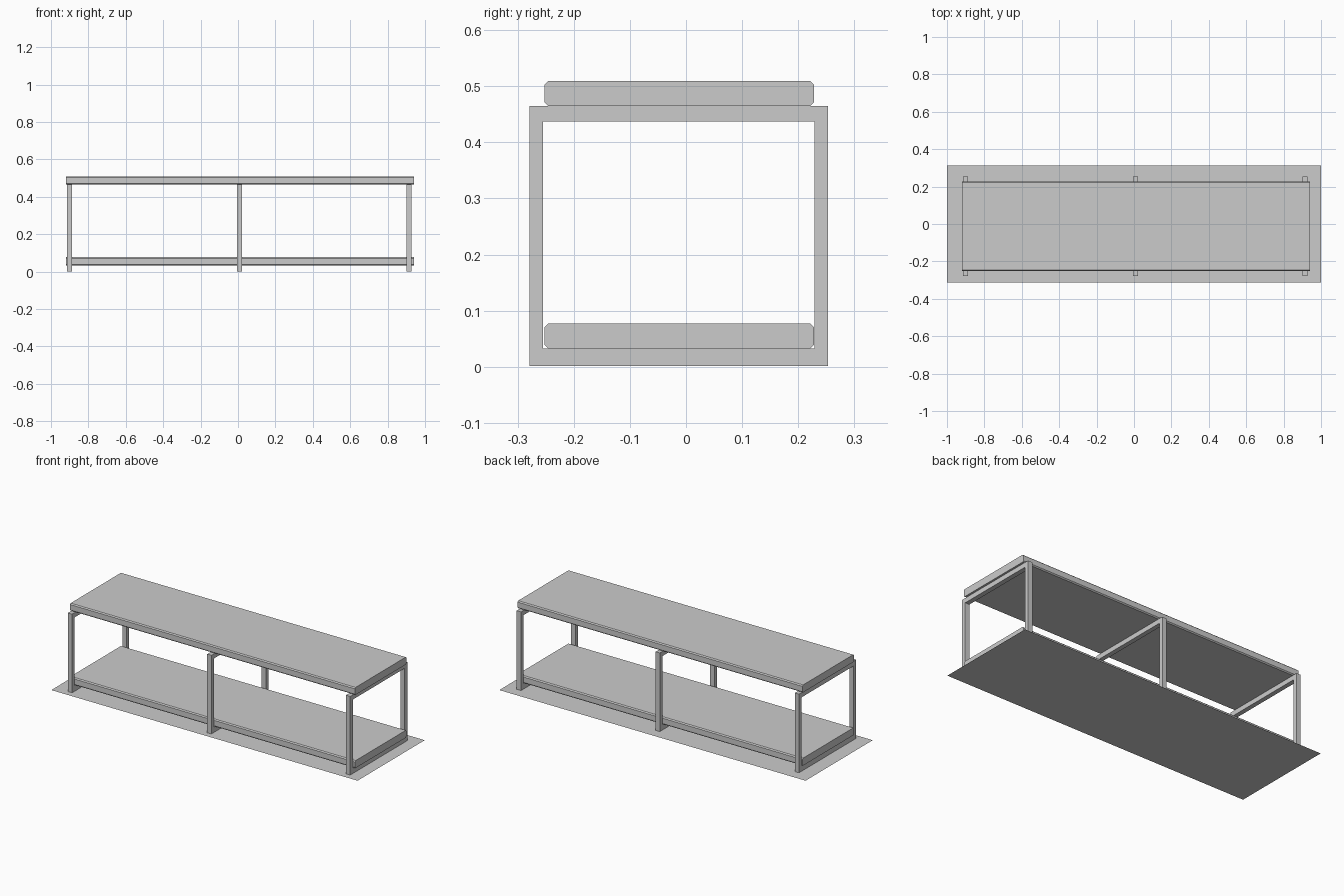
import bpy, bmesh

if "Cube" in bpy.data.objects:
    bpy.data.objects.remove(bpy.data.objects["Cube"])


def new_object(name, bm):
    bmesh.ops.recalc_face_normals(bm, faces=bm.faces)
    mesh = bpy.data.meshes.new(name)
    bm.to_mesh(mesh)
    bm.free()
    obj = bpy.data.objects.new(name, mesh)
    bpy.context.collection.objects.link(obj)
    return obj


def rect(bm, x, y0, y1, z0, z1):
    return [bm.verts.new((x, y, z)) for y, z in ((y0, z0), (y1, z0), (y1, z1), (y0, z1))]


# Shelf board: chamfered profile in the y-z plane, extruded along x
def board(name, x0, x1, y0, y1, z0, z1, c=0.006):
    bm = bmesh.new()
    profile = [(y0 + c, z0), (y1 - c, z0), (y1, z0 + c), (y1, z1 - c),
               (y1 - c, z1), (y0 + c, z1), (y0, z1 - c), (y0, z0 + c)]
    face = bm.faces.new([bm.verts.new((x0, y, z)) for y, z in profile])
    ext = bmesh.ops.extrude_face_region(bm, geom=[face])["geom"]
    bmesh.ops.translate(bm, vec=(x1 - x0, 0, 0),
                        verts=[v for v in ext if isinstance(v, bmesh.types.BMVert)])
    return new_object(name, bm)


# Upright frame: hollow rectangle standing across the depth
def frame(name, x0, x1):
    bm = bmesh.new()
    outer = (-0.279, 0.253, 0.001, 0.465)
    inner = (-0.255, 0.229, 0.033, 0.437)
    o0, i0 = rect(bm, x0, *outer), rect(bm, x0, *inner)
    o1, i1 = rect(bm, x1, *outer), rect(bm, x1, *inner)
    for a, b in ((o0, i0), (i0, i1), (i1, o1), (o1, o0)):
        for k in range(4):
            n = (k + 1) % 4
            bm.faces.new((a[k], a[n], b[n], b[k]))
    return new_object(name, bm)


board("lower_shelf", -0.92, 0.94, -0.252, 0.228, 0.033, 0.077)
board("top_board", -0.92, 0.94, -0.252, 0.228, 0.465, 0.509)

for name, x0, x1 in (("left_frame", -0.915, -0.888),
                     ("middle_frame", -0.006, 0.021),
                     ("right_frame", 0.900, 0.928)):
    frame(name, x0, x1)

# Flat base sheet under the bench
bm = bmesh.new()
bm.faces.new([bm.verts.new((x, y, 0)) for x, y in
              ((-1, -0.313), (1, -0.313), (1, 0.313), (-1, 0.313))])
new_object("base_sheet", bm)
